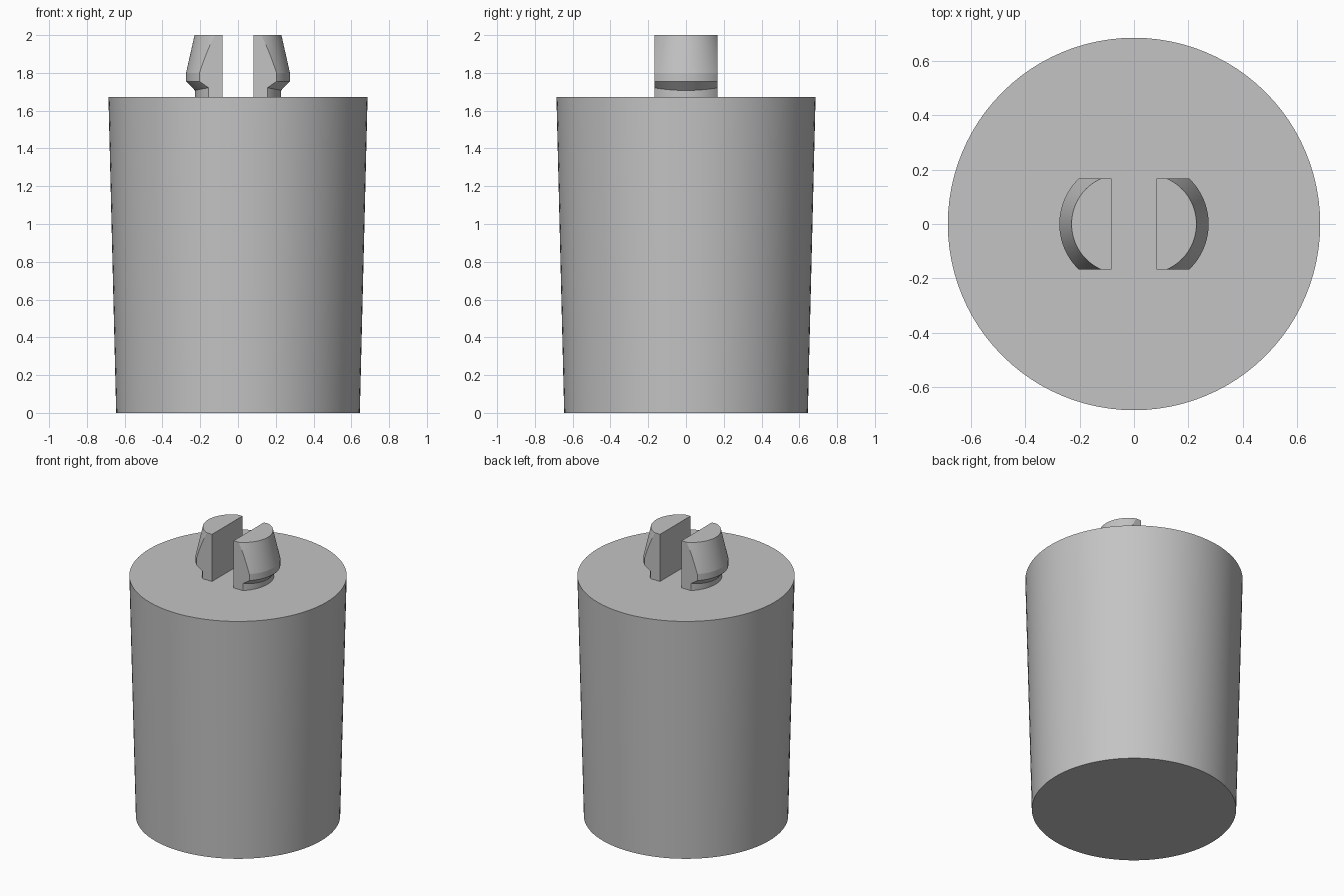
import bpy, bmesh
from math import cos, sin, tau, radians

if "Cube" in bpy.data.objects:
    bpy.data.objects.remove(bpy.data.objects["Cube"])

grey = bpy.data.materials.new("light grey")
grey.use_nodes = True
grey.diffuse_color = (0.55, 0.55, 0.55, 1)
grey.node_tree.nodes["Principled BSDF"].inputs["Base Color"].default_value = grey.diffuse_color


def loft(rings, count=96):
    """Closed solid through rings of (centre x, radius, z, rise towards the sides)."""
    bm = bmesh.new()
    loops = []
    for cx, r, z, rise in rings:
        angles = [tau * i / count for i in range(count)]
        loops.append([bm.verts.new((cx + r * cos(a), r * sin(a), z + rise * (r * sin(a)) ** 2))
                      for a in angles])
    for low, high in zip(loops, loops[1:]):
        for i in range(count):
            j = (i + 1) % count
            bm.faces.new((low[i], low[j], high[j], high[i]))
    bm.faces.new(loops[0][::-1])
    bm.faces.new(loops[-1])
    return bm


def slice_off(bm, point, normal):
    """Remove everything on the normal's side and close the cut."""
    bmesh.ops.bisect_plane(bm, geom=bm.verts[:] + bm.edges[:] + bm.faces[:],
                           plane_co=point, plane_no=normal, clear_outer=True)
    bmesh.ops.holes_fill(bm, edges=[e for e in bm.edges if e.is_boundary], sides=0)


def finish(bm, name):
    bmesh.ops.recalc_face_normals(bm, faces=bm.faces[:])
    mesh = bpy.data.meshes.new(name)
    bm.to_mesh(mesh)
    bm.free()
    mesh.materials.append(grey)
    obj = bpy.data.objects.new(name, mesh)
    bpy.context.collection.objects.link(obj)
    bpy.ops.object.select_all(action="DESELECT")
    obj.select_set(True)
    bpy.context.view_layer.objects.active = obj
    bpy.ops.object.shade_smooth_by_angle(angle=radians(12))
    return obj


# Tapered solid body
BODY_TOP = 1.672
finish(loft([(0, 0.645, 0, 0), (0, 0.686, BODY_TOP, 0)]), "body")

# Pair of snap-fit prongs: round stem, flared catch, tapered head
PRONG = [(0, 0.228, BODY_TOP, 0), (0, 0.228, 1.707, 0.5), (0.043, 0.232, 1.755, 0),
         (0.043, 0.232, 1.80, 0), (0.047, 0.183, 2.0, 0)]
for name, side in (("left_prong", 1), ("right_prong", -1)):
    bm = loft(PRONG)
    slice_off(bm, (0.083, 0, 0), (-1, 0, 0))
    for y in (-1, 1):
        slice_off(bm, (0, 0.167 * y, 0), (0, y, 0))
    for v in bm.verts:
        v.co.x *= side
    finish(bm, name)
